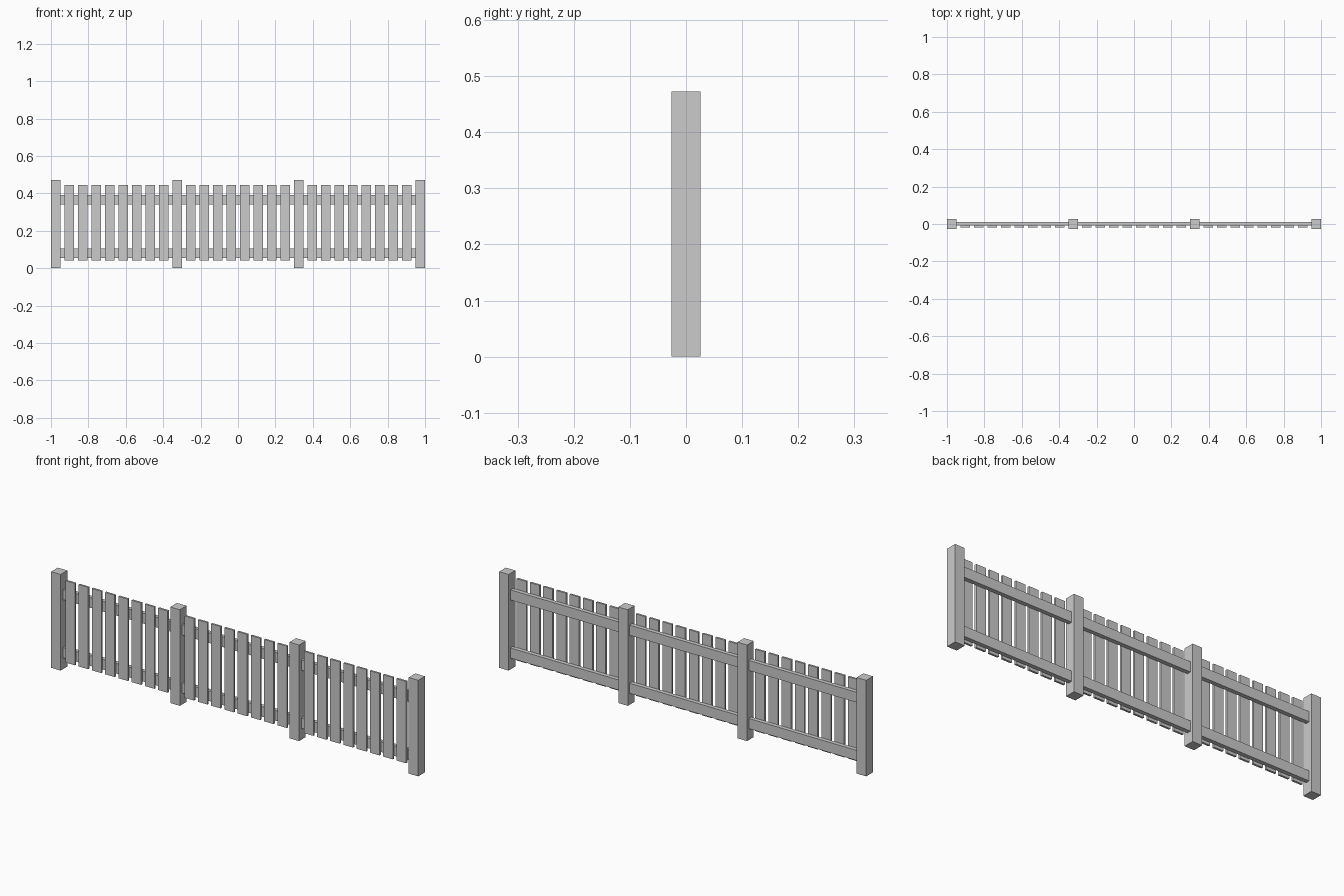
import bpy

if "Cube" in bpy.data.objects:
    bpy.data.objects.remove(bpy.data.objects["Cube"])

POST_W, POST_H = 0.052, 0.473
SPAN = (2 - POST_W) / 3          # distance between post centres
PER_BAY = 8                      # pickets per bay


def box(name, x, y, z):
    """Box from (min, max) ranges on each axis."""
    bpy.ops.mesh.primitive_cube_add(
        size=1, location=[(a + b) / 2 for a, b in (x, y, z)])
    ob = bpy.context.object
    ob.name = name
    ob.scale = [b - a for a, b in (x, y, z)]
    bpy.ops.object.transform_apply(location=False, rotation=False, scale=True)
    return ob


half = POST_W / 2
posts = [-1 + half + i * SPAN for i in range(4)]

# Square posts
for px in posts:
    box("post", (px - half, px + half), (-half, half), (0, POST_H))

for left, right in zip(posts, posts[1:]):
    # Lower and upper rails, spanning post to post
    for name, z in (("lower_rail", (0.056, 0.106)), ("upper_rail", (0.342, 0.392))):
        box(name, (left + half, right - half), (-0.008, 0.012), z)
    # Pickets fixed to the front of the rails
    pitch = SPAN / (PER_BAY + 1)
    for i in range(1, PER_BAY + 1):
        cx = left + i * pitch
        box("picket", (cx - 0.026, cx + 0.026), (-0.018, -0.008), (0.042, 0.445))
